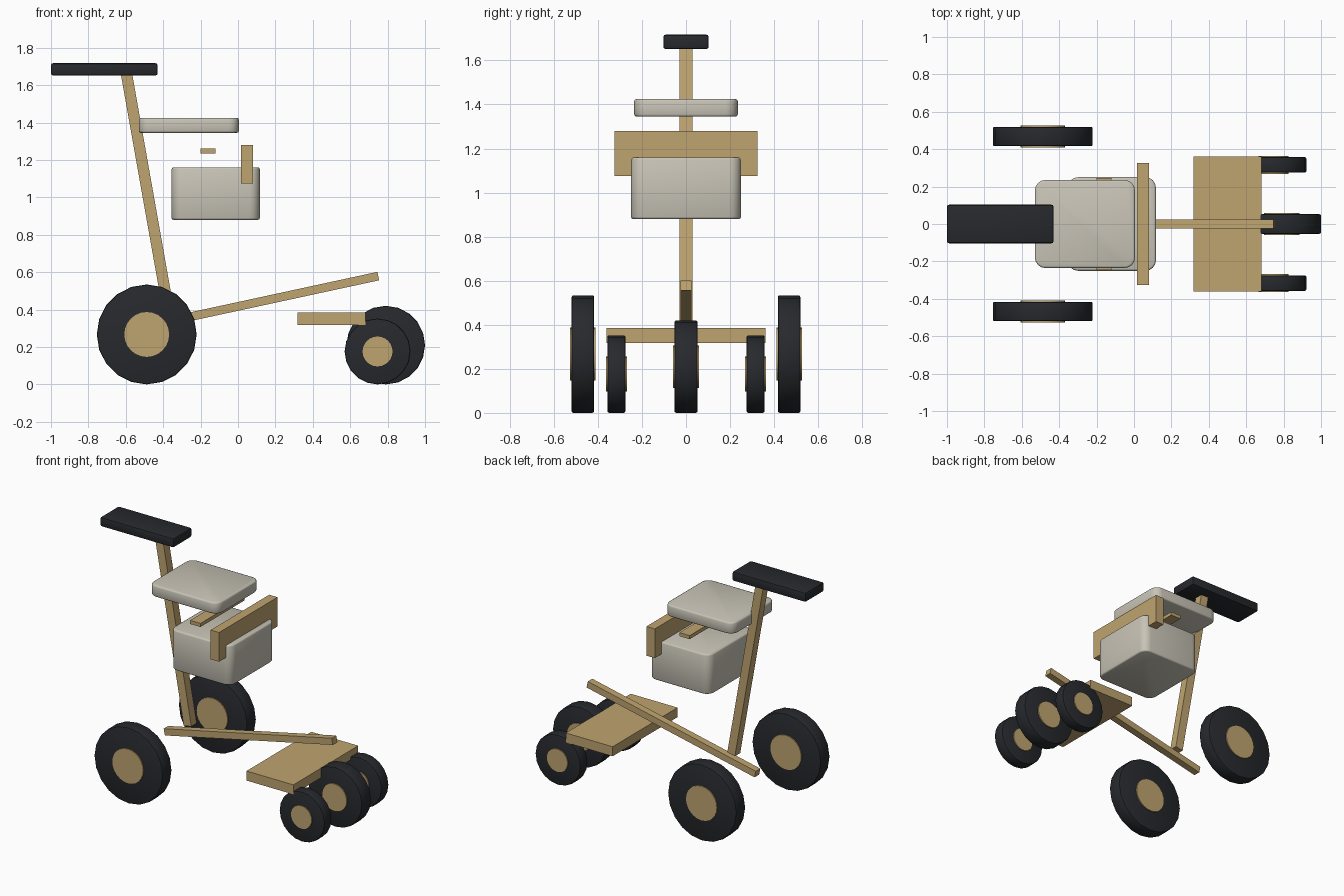
import bpy, bmesh, math
from mathutils import Matrix, Vector

if "Cube" in bpy.data.objects:
    bpy.data.objects.remove(bpy.data.objects["Cube"])


def material(name, rgb):
    m = bpy.data.materials.new(name)
    m.diffuse_color = (*rgb, 1)
    m.use_nodes = True
    m.node_tree.nodes["Principled BSDF"].inputs["Base Color"].default_value = m.diffuse_color
    return m


TAN = material("tan", (0.52, 0.37, 0.16))
DARK = material("dark", (0.02, 0.022, 0.026))
PALE = material("pale", (0.58, 0.55, 0.47))


def finish(name, bm, mat, loc, smooth=None):
    me = bpy.data.meshes.new(name)
    bmesh.ops.recalc_face_normals(bm, faces=bm.faces)
    bm.to_mesh(me)
    bm.free()
    ob = bpy.data.objects.new(name, me)
    ob.location = loc
    bpy.context.collection.objects.link(ob)
    me.materials.append(mat)
    if smooth:
        bpy.context.view_layer.objects.active = ob
        ob.select_set(True)
        bpy.ops.object.shade_smooth_by_angle(angle=math.radians(smooth))
        ob.select_set(False)
    return ob


def box(name, x, y, z, mat, corner=0, edge=0, smooth=None):
    """Box from (min, max) ranges; corner rounds vertical edges, edge softens the rest."""
    size = [b - a for a, b in (x, y, z)]
    bm = bmesh.new()
    bmesh.ops.create_cube(bm, size=1, matrix=Matrix.Diagonal((*size, 1)))
    if corner:
        up = [e for e in bm.edges if abs(e.verts[0].co.z - e.verts[1].co.z) > 1e-4]
        bmesh.ops.bevel(bm, geom=up, offset=corner, segments=4, profile=0.5, affect='EDGES')
    if edge:
        rim = [e for e in bm.edges if e.calc_face_angle(0) > math.radians(60)]
        bmesh.ops.bevel(bm, geom=rim, offset=edge, segments=2, profile=0.5, affect='EDGES')
    return finish(name, bm, mat, [(a + b) / 2 for a, b in (x, y, z)], smooth)


def beam(name, a, b, depth, width, mat):
    """Square bar between two points in the x-z plane."""
    a, b = Vector((a[0], 0, a[1])), Vector((b[0], 0, b[1]))
    d = b - a
    ob = box(name, (0, d.length), (-width / 2, width / 2), (-depth / 2, depth / 2), mat)
    ob.location = (a + b) / 2
    ob.rotation_euler = (0, -math.atan2(d.z, d.x), 0)


def disc(name, loc, r, width, bevel, mat, sides):
    bm = bmesh.new()
    bmesh.ops.create_cone(bm, cap_ends=True, segments=sides, radius1=r, radius2=r,
                          depth=width, matrix=Matrix.Rotation(math.pi / 2, 4, 'X'))
    if bevel:
        rim = [e for e in bm.edges if e.calc_face_angle(0) > math.radians(60)]
        bmesh.ops.bevel(bm, geom=rim, offset=bevel, segments=2, profile=0.5, affect='EDGES')
    finish(name, bm, mat, loc, 30)


def wheel(name, x, y, r, width, hub_r, hub_w):
    disc(name + "_tire", (x, y, r), r, width, 0.008, DARK, 20)
    disc(name + "_hub", (x, y, r), hub_r, hub_w, 0, TAN, 24)


# Top pad and its leaning post
box("top_pad", (-1.0, -0.43), (-0.103, 0.103), (1.652, 1.717), DARK, edge=0.01, smooth=40)
beam("post", (-0.371, 0.39), (-0.598, 1.67), 0.06, 0.06, TAN)

# Lid, body and cross bars
box("lid", (-0.53, 0.005), (-0.235, 0.235), (1.345, 1.425), PALE, 0.055, 0.01, 60)
box("body", (-0.355, 0.117), (-0.25, 0.25), (0.88, 1.16), PALE, 0.055, 0.01, 60)
box("front_bar", (0.015, 0.08), (-0.325, 0.325), (1.075, 1.28), TAN)
box("thin_bar", (-0.2, -0.12), (-0.245, 0.245), (1.235, 1.26), TAN)

# Chassis rail and foot platform
beam("rail", (-0.555, 0.297), (0.75, 0.579), 0.046, 0.05, TAN)
box("platform", (0.318, 0.682), (-0.36, 0.36), (0.318, 0.385), TAN)

# Wheels
for side, s in (("left", 1), ("right", -1)):
    wheel("big_wheel_" + side, -0.488, s * 0.468, 0.267, 0.102, 0.12, 0.116)
    wheel("small_wheel_" + side, 0.746, s * 0.316, 0.176, 0.082, 0.08, 0.095)
wheel("centre_wheel", 0.79, 0, 0.21, 0.105, 0.096, 0.12)
